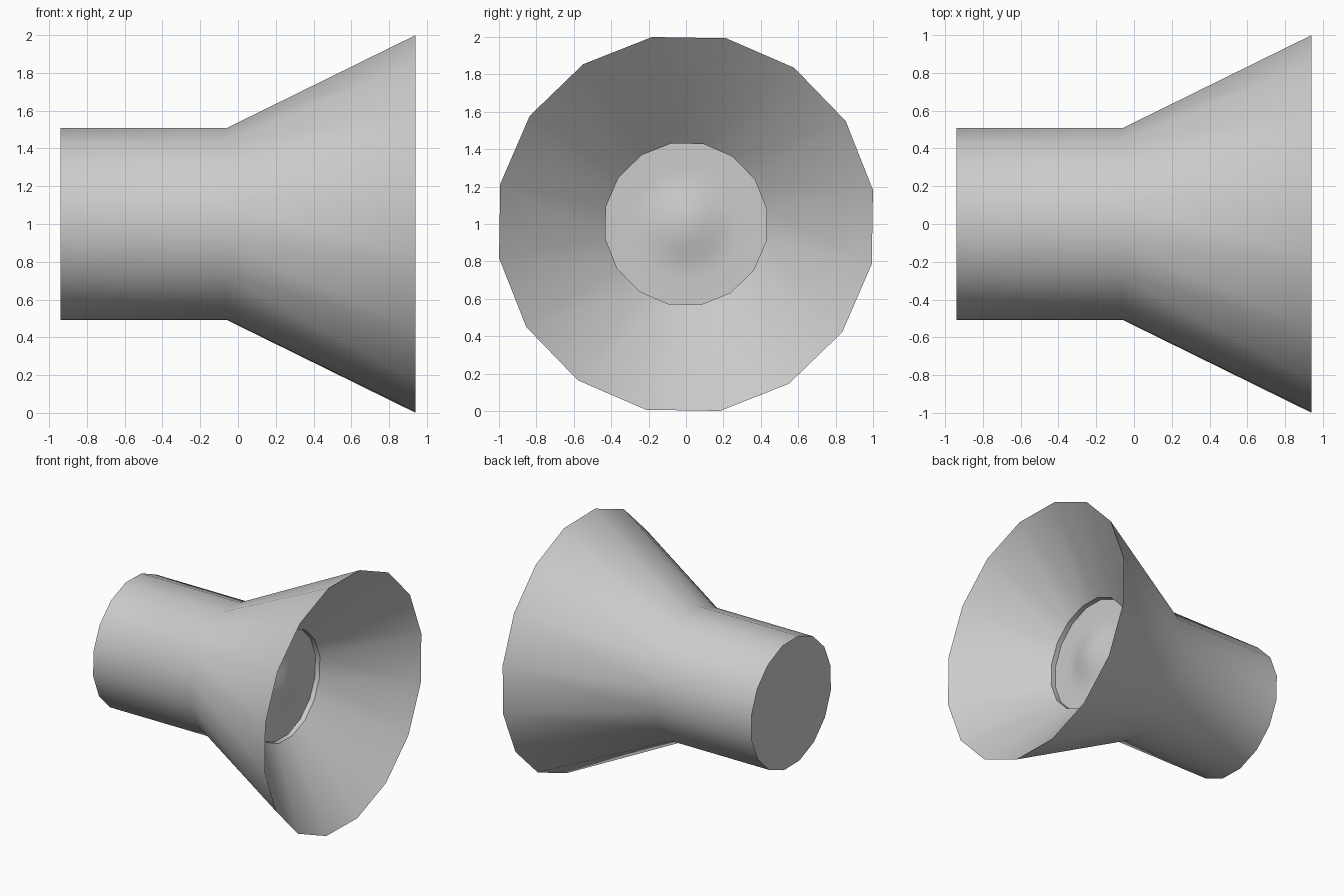
import bpy, bmesh, math

if "Cube" in bpy.data.objects:
    bpy.data.objects.remove(bpy.data.objects["Cube"], do_unlink=True)

SIDES = 16
TURN = math.radians(10.3)

grey = bpy.data.materials.new("light grey")
grey.use_nodes = True
colour = (0.6, 0.6, 0.6, 1)
grey.diffuse_color = colour
grey.node_tree.nodes["Principled BSDF"].inputs["Base Color"].default_value = colour


def lathe(name, profile):
    """Spin (x, radius) points round the x axis; radius 0 closes to a point."""
    bm = bmesh.new()
    rings = []
    for x, r in profile:
        count = SIDES if r > 0 else 1
        rings.append([bm.verts.new((x, r * math.cos(TURN + math.tau * i / SIDES),
                                    1 + r * math.sin(TURN + math.tau * i / SIDES)))
                      for i in range(count)])
    for a, b in zip(rings, rings[1:]):
        for i in range(SIDES):
            j = (i + 1) % SIDES
            corners = [a[i % len(a)], a[j % len(a)], b[j % len(b)], b[i % len(b)]]
            bm.faces.new(list(dict.fromkeys(corners)))
    mesh = bpy.data.meshes.new(name)
    bm.to_mesh(mesh)
    bm.free()
    mesh.materials.append(grey)
    obj = bpy.data.objects.new(name, mesh)
    bpy.context.collection.objects.link(obj)
    bpy.ops.object.select_all(action='DESELECT')
    obj.select_set(True)
    bpy.context.view_layer.objects.active = obj
    bpy.ops.object.shade_smooth_by_angle(angle=math.radians(35))
    return obj


# Barrel with flat back, flared horn, inner funnel and short socket wall
lathe("horn_body", [(-0.94, 0), (-0.94, 0.516), (-0.06, 0.516),
                    (0.94, 1.016), (0.43, 0.438), (0.39, 0.438)])

# Flat lens with a low domed middle
dome = [(0.39 + 0.025 * (1 + math.cos(math.pi * k / 6)), 0.3 * k / 6) for k in range(6, -1, -1)]
lathe("lens", [(0.39, 0.438)] + dome)
